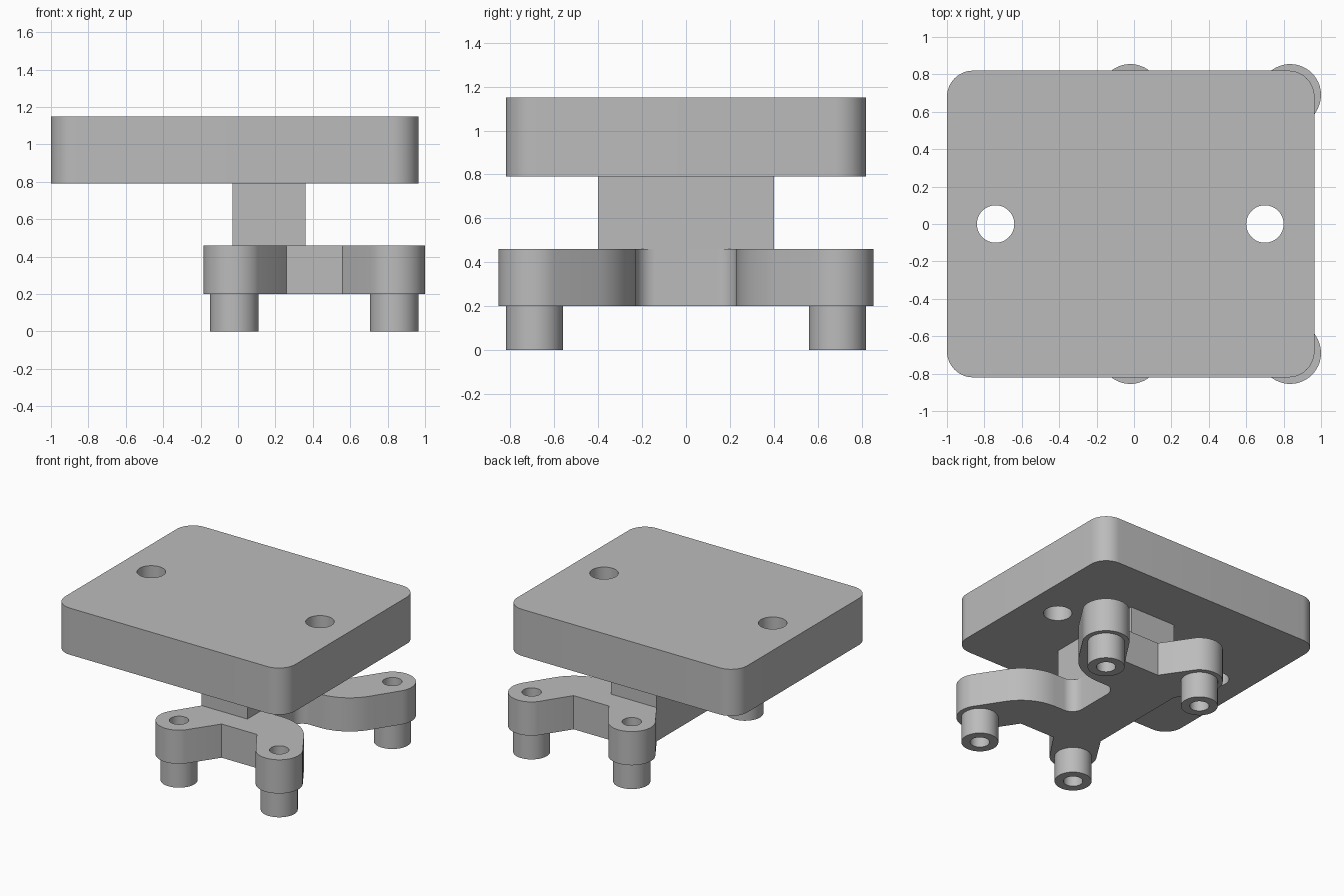
import bpy, bmesh, math

if "Cube" in bpy.data.objects:
    bpy.data.objects.remove(bpy.data.objects["Cube"])

grey = bpy.data.materials.new("plain grey")
grey.diffuse_color = (0.5, 0.5, 0.5, 1)
grey.use_nodes = True
grey.node_tree.nodes["Principled BSDF"].inputs["Base Color"].default_value = grey.diffuse_color


def arc(cx, cy, r, a0, a1, n):
    """Points along an arc, angles in degrees."""
    return [(cx + r * math.cos(math.radians(a0 + (a1 - a0) * i / n)),
             cy + r * math.sin(math.radians(a0 + (a1 - a0) * i / n))) for i in range(n + 1)]


def circle(cx, cy, r, n=48):
    return arc(cx, cy, r, 0, 360, n)[:-1]


def extrude(name, outlines, z0, z1):
    """Extrude an outline (with optional holes) between two heights."""
    cu = bpy.data.curves.new(name, 'CURVE')
    cu.dimensions, cu.fill_mode = '2D', 'BOTH'
    cu.extrude = (z1 - z0) / 2
    for pts in outlines:
        sp = cu.splines.new('POLY')
        sp.points.add(len(pts) - 1)
        for p, (x, y) in zip(sp.points, pts):
            p.co = (x, y, 0, 1)
        sp.use_cyclic_u = True
    ob = bpy.data.objects.new(name, cu)
    bpy.context.collection.objects.link(ob)
    bpy.ops.object.select_all(action='DESELECT')
    ob.select_set(True)
    bpy.context.view_layer.objects.active = ob
    bpy.ops.object.convert(target='MESH')
    ob = bpy.context.object
    # weld caps to walls and lift to height
    bm = bmesh.new()
    bm.from_mesh(ob.data)
    bmesh.ops.remove_doubles(bm, verts=bm.verts, dist=1e-5)
    bmesh.ops.translate(bm, verts=bm.verts, vec=(0, 0, (z0 + z1) / 2))
    bmesh.ops.recalc_face_normals(bm, faces=bm.faces)
    bm.to_mesh(ob.data)
    bm.free()
    ob.data.materials.clear()
    ob.data.materials.append(grey)
    bpy.ops.object.shade_smooth_by_angle(angle=math.radians(25))
    return ob


# Top plate: rounded rectangle with two through holes
X0, X1, Y, R = -1.0, 0.965, 0.82, 0.14
plate = (arc(X1 - R, Y - R, R, 0, 90, 12) + arc(X0 + R, Y - R, R, 90, 180, 12)
         + arc(X0 + R, R - Y, R, 180, 270, 12) + arc(X1 - R, R - Y, R, 270, 360, 12))
extrude("top_plate", [plate, circle(-0.74, 0, 0.1), circle(0.70, 0, 0.1)], 0.79, 1.15)

# Stem joining plate and bracket
extrude("stem", [[(-0.03, -0.4), (0.36, -0.4), (0.36, 0.4), (-0.03, 0.4)]], 0.46, 0.79)

# Four-armed bracket: half outline mirrored across y = 0
half = (arc(0.45, 0.14, 0.09, 180, 90, 10)            # waist fillet
        + arc(0.53, 0.604, 0.374, -90, -33, 12)       # rounded elbow
        + arc(0.835, 0.69, 0.165, -33, 139, 24)       # right boss
        + [(0.56, 0.57), (0.26, 0.57)]                # notch between bosses
        + arc(-0.02, 0.69, 0.165, 41, 213, 24)        # left boss
        + [(-0.03, 0.4)])
outline = half + [(x, -y) for x, y in reversed(half)]
bosses = [(x, y) for x in (-0.02, 0.835) for y in (-0.69, 0.69)]
extrude("bracket", [outline] + [circle(x, y, 0.068) for x, y in bosses], 0.2, 0.46)

# Hollow posts under the bosses
for x, y in bosses:
    extrude("post", [circle(x, y, 0.13), circle(x, y, 0.068)], 0.0, 0.2)
